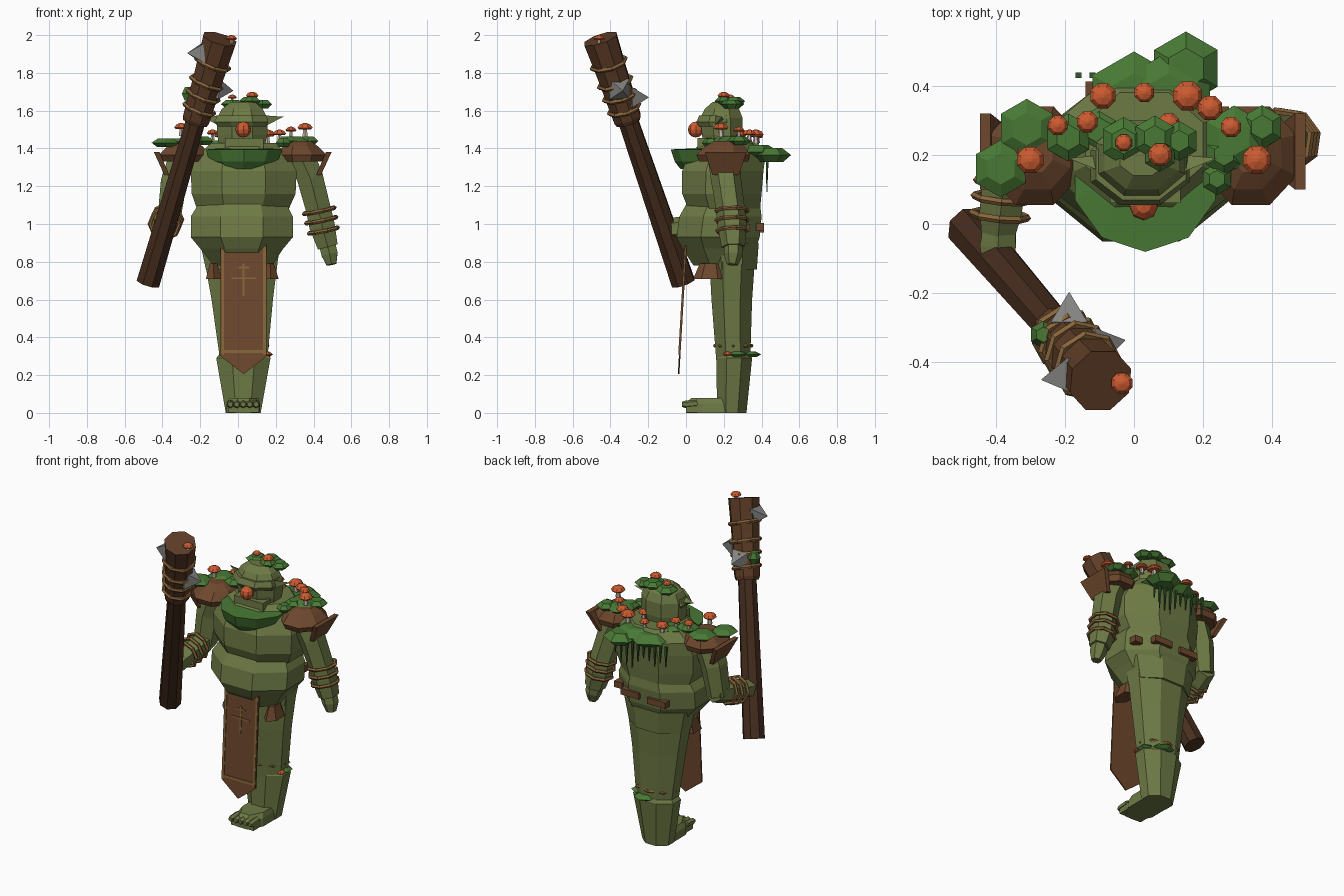
import bpy, bmesh, math, random
from mathutils import Vector

random.seed(4)
UP = Vector((0, 0, 1))


def material(name, *rgb):
    m = bpy.data.materials.new(name)
    m.diffuse_color = (*rgb, 1)
    return m


SKIN = material("green skin", .155, .195, .06)
MOSS = material("moss green", .065, .19, .035)
VINE = material("dark vine", .03, .09, .02)
RED = material("mushroom red", .60, .105, .03)
STEM = material("pale stem", .55, .48, .38)
LEATHER = material("brown leather", .155, .064, .026)
WOOD = material("club wood", .11, .045, .019)
DARK = material("dark handle wood", .062, .027, .013)
ROPE = material("tan rope", .25, .13, .043)
STONE = material("grey stone", .23, .23, .22)


def mesh(name, mat, verts, faces):
    me = bpy.data.meshes.new(name)
    me.from_pydata([tuple(v) for v in verts], [], faces)
    bm = bmesh.new()
    bm.from_mesh(me)
    bmesh.ops.recalc_face_normals(bm, faces=bm.faces)
    bm.to_mesh(me)
    bm.free()
    me.materials.append(mat)
    ob = bpy.data.objects.new(name, me)
    bpy.context.collection.objects.link(ob)
    return ob


def skin_rings(name, mat, rings):
    n = len(rings[0])
    faces = [(i * n + j, i * n + (j + 1) % n, (i + 1) * n + (j + 1) % n, (i + 1) * n + j)
             for i in range(len(rings) - 1) for j in range(n)]
    faces += [tuple(range(n)), tuple(range((len(rings) - 1) * n, len(rings) * n))]
    return mesh(name, mat, [v for r in rings for v in r], faces)


def loft(name, mat, rows, n=8):
    """Stack of flat-fronted rings: z, x0, x1, y0, y1."""
    k, out = 1 / math.cos(math.pi / n), []
    for z, x0, x1, y0, y1 in rows:
        out.append([Vector(((x0 + x1) / 2 + (x1 - x0) / 2 * k * math.cos((j + .5) * math.tau / n),
                            (y0 + y1) / 2 + (y1 - y0) / 2 * k * math.sin((j + .5) * math.tau / n), z))
                    for j in range(n)])
    return skin_rings(name, mat, out)


def tube(name, mat, pts, n=6):
    """Tapered limb through points (x, y, z, radius)."""
    P, out = [Vector(p[:3]) for p in pts], []
    ref = Vector((0, 1, 0)) if abs((P[-1] - P[0]).normalized().y) < .8 else UP
    for i, p in enumerate(P):
        d = (P[min(i + 1, len(P) - 1)] - P[max(i - 1, 0)]).normalized()
        u = d.cross(ref).normalized()
        v = d.cross(u)
        out.append([p + (u * math.cos((j + .5) * math.tau / n) + v * math.sin((j + .5) * math.tau / n)) * pts[i][3]
                    for j in range(n)])
    return skin_rings(name, mat, out)


def box(name, mat, x0, x1, y0, y1, z0, z1):
    return skin_rings(name, mat, [[(x0, y0, z), (x1, y0, z), (x1, y1, z), (x0, y1, z)] for z in (z0, z1)])


def ring(name, mat, c, d, r, thick=.011, sy=1):
    bpy.ops.mesh.primitive_torus_add(major_segments=8, minor_segments=5, major_radius=r, minor_radius=thick,
                                     location=c, rotation=Vector(d).to_track_quat('Z', 'Y').to_euler())
    ob = bpy.context.object
    ob.name = name
    ob.scale.y = sy
    ob.data.materials.append(mat)


def mushroom(x, y, top, r):
    h = r * .85
    loft("mushroom_cap", RED, [(top - h, x - r * .8, x + r * .8, y - r * .8, y + r * .8),
                               (top - h * .75, x - r, x + r, y - r, y + r),
                               (top - h * .25, x - r * .7, x + r * .7, y - r * .7, y + r * .7),
                               (top, x - r * .15, x + r * .15, y - r * .15, y + r * .15)])
    loft("mushroom_stem", STEM, [(top - h - r, x - r * .35, x + r * .35, y - r * .35, y + r * .35),
                                 (top - h, x - r * .25, x + r * .25, y - r * .25, y + r * .25)], 6)


def moss(x, y, z, r, h=.06):
    loft("moss_clump", MOSS, [(z - h / 2, x - r * .6, x + r * .6, y - r * .6, y + r * .6),
                              (z, x - r, x + r, y - r, y + r),
                              (z + h / 2, x - r * .55, x + r * .55, y - r * .55, y + r * .55)], 6)


# Torso, belly and hips
loft("chest", SKIN, [(1.06, -.21, .26, .02, .39), (1.16, -.245, .305, -.02, .40),
                     (1.28, -.25, .31, -.02, .41), (1.36, -.22, .27, .01, .42), (1.43, -.14, .2, .08, .38)])
loft("belly", SKIN, [(.78, -.13, .18, .04, .34), (.87, -.2, .24, -.02, .37), (.93, -.25, .29, -.05, .39),
                     (1.04, -.25, .29, -.035, .40), (1.12, -.2, .25, .01, .39)])
loft("hip_fold", SKIN, [(.76, -.17, .2, .11, .375), (.9, -.2, .23, .1, .385)])

# Single tapering leg column and foot
loft("upper_leg", SKIN, [(.28, -.095, .155, .16, .34), (.6, -.14, .185, .135, .35), (.88, -.19, .22, .12, .37)])
loft("lower_leg", SKIN, [(0, -.065, .12, .165, .32), (.29, -.115, .172, .16, .35), (.31, -.1, .16, .17, .34)])
loft("foot", SKIN, [(0, -.062, .118, 0, .3), (.05, -.06, .115, 0, .3), (.08, -.045, .105, .03, .3)], 8)
box("foot_sole", SKIN, -.05, .11, 0, .25, .002, .045)
for i in range(5):
    x = -.04 + i * .034
    tube("toe", SKIN, [(x, -.02, .045, .014), (x, 0, .045, .021), (x, .06, .05, .02)])
ring("knee_rope", ROPE, (.03, .25, .355), UP, .128, .009, .78)
moss(.06, .33, .31, .06, .03)
moss(.14, .27, .31, .045, .03)
mushroom(.155, .22, .325, .024)

# Collar of moss
loft("moss_collar", MOSS, [(1.29, -.11, .17, -.02, .3), (1.33, -.15, .21, -.05, .32),
                           (1.395, -.17, .235, -.07, .34), (1.40, -.10, .16, .04, .27)], 10)

# Head: skull, brow, jaw, ears
loft("head", SKIN, [(1.37, -.09, .13, .1, .28), (1.47, -.11, .155, .085, .3), (1.56, -.11, .155, .075, .3),
                    (1.61, -.085, .13, .1, .28), (1.645, -.04, .09, .14, .24)])
loft("brow", SKIN, [(1.515, -.105, .15, .07, .27), (1.54, -.125, .16, .055, .28), (1.575, -.11, .15, .07, .27)])
box("jaw", SKIN, -.07, .135, .06, .2, 1.40, 1.455)
for s in (-1, 1):
    cx = .025 + s * .115
    mesh("ear", SKIN, [(cx, .15, 1.515), (cx, .15, 1.575), (cx, .2, 1.55), (.025 + s * .215, .19, 1.568)],
         [(0, 1, 2), (0, 1, 3), (1, 2, 3), (0, 2, 3)])
bpy.ops.mesh.primitive_uv_sphere_add(segments=8, ring_count=6, radius=.042, location=(.028, .052, 1.5))
bpy.context.object.name = "round_nose"
bpy.context.object.data.materials.append(RED)

# Shoulder pads with a hanging outer flap
for s in (-1, 1):
    c = .025 + s * .31
    a, b = sorted((c - s * .13, c + s * .135))
    a2, b2 = sorted((c - s * .10, c + s * .09))
    loft("shoulder_pad", LEATHER, [(1.33, a + .02, b - .02, .07, .33), (1.365, a, b, .055, .34),
                                   (1.41, a2, b2, .1, .31), (1.44, c - .05, c + .05, .15, .27)], 8)
    o = .025 + s * .45
    skin_rings("shoulder_flap", LEATHER, [[(o - s * .01, y0, 1.38), (o + s * .02, y0, 1.38),
                                           (o - s * .035, y0 + dy, 1.26), (o - s * .06, y0 + dy, 1.26)]
                                          for y0, dy in ((.1, .04), (.32, -.04))])

# Arms with rope wraps; one hangs, the other reaches to the club
tube("hanging_arm", SKIN, [(.33, .2, 1.36, .085), (.38, .21, 1.25, .08), (.425, .235, 1.08, .076),
                           (.445, .245, .99, .078), (.475, .25, .88, .062)])
tube("hanging_hand", SKIN, [(.47, .25, .9, .05), (.485, .25, .84, .05), (.495, .245, .785, .03)])
for x, z, r in ((.43, 1.07, .086), (.44, 1.02, .085), (.452, .965, .081)):
    ring("wrist_rope", ROPE, (x, .243, z), (-.2, -.05, 1), r)
tube("bent_upper_arm", SKIN, [(-.29, .2, 1.36, .085), (-.34, .2, 1.22, .08), (-.365, .19, 1.03, .07)])
tube("bent_forearm", SKIN, [(-.36, .23, 1.05, .06), (-.372, .14, 1.03, .074), (-.385, .04, 1.0, .07),
                            (-.392, -.03, .98, .055)])
tube("gripping_hand", SKIN, [(-.39, -.02, .985, .055), (-.393, -.06, .975, .06), (-.395, -.12, .97, .05)])
for x, y, z in ((-.375, .12, 1.025), (-.382, .075, 1.01), (-.388, .025, 1.0)):
    ring("wrist_rope", ROPE, (x, y, z), (.1, 1, .15), .08)

# Club: handle, head, rope bands, stone spikes
B, T = Vector((-.475, -.015, .69)), Vector((-.095, -.455, 1.985))
AX = (T - B).normalized()


def along(z):
    return B + (T - B) * ((z - B.z) / (T.z - B.z))


tube("club_handle", DARK, [(*along(.69), .067), (*along(1.55), .056)], 8)
tube("club_head", WOOD, [(*along(1.54), .07), (*along(1.56), .078), (*along(1.8), .086), (*along(1.98), .096)], 8)
for z, r in ((1.61, .084), (1.68, .087), (1.75, .09), (1.85, .094)):
    ring("club_rope", ROPE, along(z), AX + Vector((.08, .05, 0)), r, .012)
for z, d in ((1.72, (1, .2, -.1)), (1.67, (0, 1, 0)), (1.905, (-1, -.15, 0))):
    d = Vector(d).normalized()
    p = along(z)
    tube("stone_spike", STONE, [(*(p + d * .02), .03), (*(p + d * .065), .075), (*(p + d * .15), .002)], 4)
moss(-.262, -.32, 1.69, .035, .07)
mushroom(-.035, -.46, 2.0, .03)

# Moss on shoulders, back and scalp: x, y, z, radius
for m in ((.15, .45, 1.365, .092), (0, .36, 1.37, .12), (.1, .36, 1.38, .12), (-.31, .275, 1.43, .075),
          (-.385, .16, 1.43, .072), (-.19, .25, 1.44, .06), (.29, .25, 1.44, .08), (.37, .28, 1.44, .055),
          (.26, .2, 1.44, .05), (.24, .13, 1.43, .04), (-.1, .27, 1.42, .06), (-.03, .24, 1.635, .06),
          (.06, .25, 1.65, .055), (.13, .24, 1.635, .05), (.075, .2, 1.65, .042)):
    moss(*m, .075 if m[1] > .35 else .045)

# Mushrooms: x, y, top z, radius
for m in ((-.30, .185, 1.535, .038), (.355, .185, 1.535, .04), (-.22, .285, 1.5, .028), (-.135, .295, 1.5, .03),
          (-.09, .37, 1.49, .036), (.03, .38, 1.48, .028), (.155, .37, 1.5, .042), (.22, .335, 1.5, .035),
          (.28, .28, 1.515, .029), (.1, .29, 1.49, .03), (-.03, .235, 1.685, .024), (.075, .2, 1.7, .033)):
    mushroom(*m)

# Vines hanging down the back
for i in range(10):
    x, z = -.16 + i * .04, 1.36 - random.uniform(.1, .2)
    tube("hanging_vine", VINE, [(x, .43, 1.37, .012), (x + .005, .428, z, .003)], 4)

# Leather belt pieces: hip skirts and patches on the lower back
for s in (-1, 1):
    c = .02 + s * .15
    loft("hip_skirt", LEATHER, [(.71, c - .04, c + .045, .05, .2), (.79, c - .02, c + .02, .08, .18)], 6)
for x0, x1, z in ((-.14, -.01, .975), (.05, .18, .985)):
    box("back_belt", LEATHER, x0, x1, .37, .412, z - .02, z + .02)
box("side_belt", LEATHER, .22, .275, .29, .34, .96, 1.0)


# Cloth banner with trim and cross stitch
def plate(name, mat, outline, lift, t=.008):
    rows = []
    for off in (lift, lift + t):
        rows.append([(x, .004 - .058 * (.88 - z) - off, z) for x, z in outline])
    skin_rings(name, mat, rows)


plate("banner", LEATHER, [(-.092, .9), (.152, .9), (.152, .3), (.03, .205), (-.092, .3)], 0)
for x0, x1, z0, z1 in ((-.088, -.073, .31, .88), (.133, .148, .31, .88), (-.08, .14, .317, .333),
                       (.025, .035, .62, .79), (-.035, .095, .708, .718), (.0, .06, .765, .775)):
    plate("banner_trim", ROPE, [(x0, z0), (x1, z0), (x1, z1), (x0, z1)], .008, .004)
